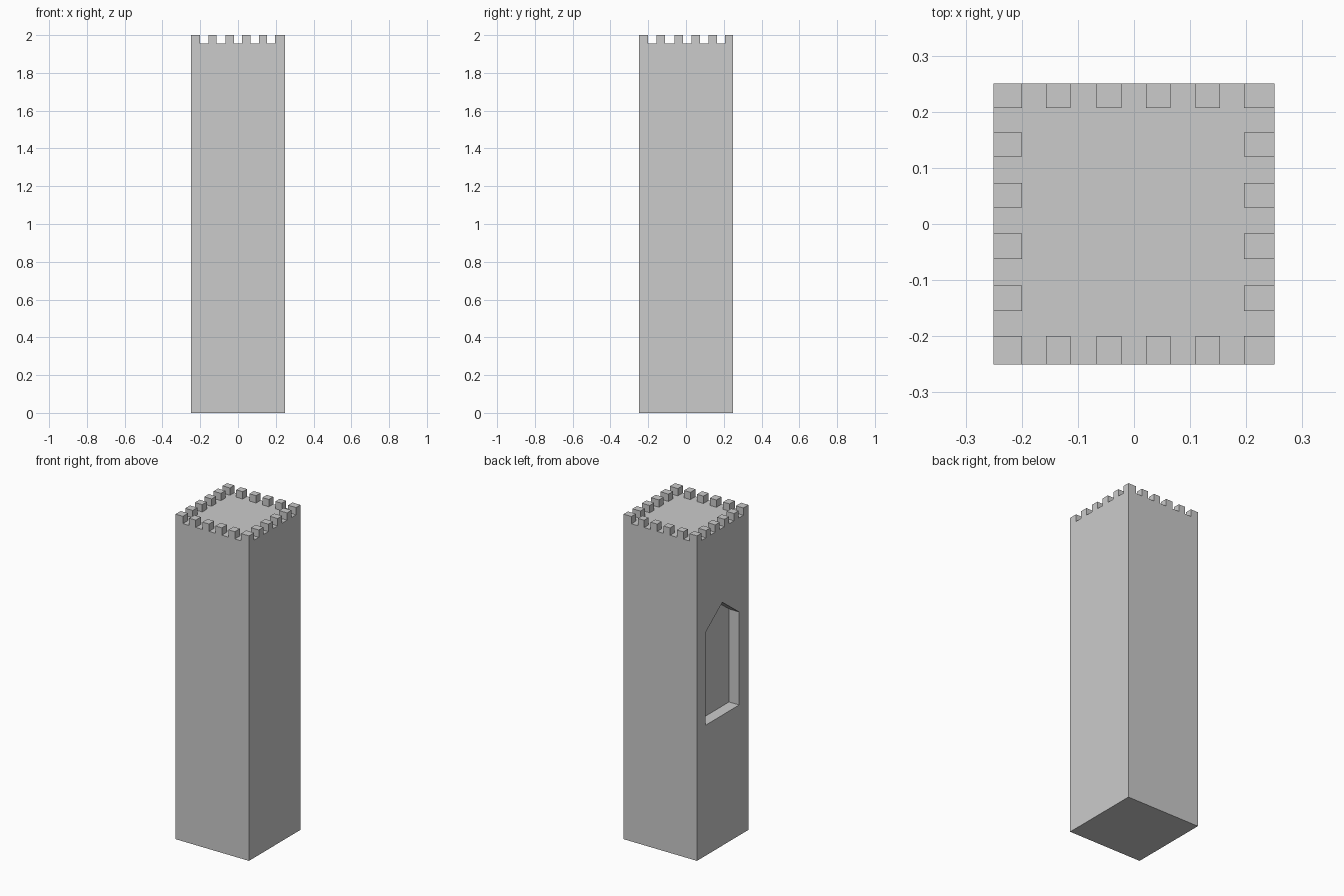
import bpy, bmesh, math

if "Cube" in bpy.data.objects:
    bpy.data.objects.remove(bpy.data.objects["Cube"])

HEIGHT, ROOF = 2.0, 1.955
# Cut lines across the roof: alternate strips become merlons and gaps
XS = [-.25, -.20, -.157, -.113, -.067, -.022, .021, .065, .11, .153, .196, .25]
YS = [-.25, -.20, -.155, -.11, -.062, -.017, .029, .073, .12, .163, .207, .25]


def add_object(name, bm):
    bmesh.ops.recalc_face_normals(bm, faces=bm.faces[:])
    mesh = bpy.data.meshes.new(name)
    bm.to_mesh(mesh)
    bm.free()
    obj = bpy.data.objects.new(name, mesh)
    bpy.context.collection.objects.link(obj)
    return obj


# Roof grid
bm = bmesh.new()
v = [[bm.verts.new((x, y, ROOF)) for y in YS] for x in XS]
last = len(XS) - 2
merlons = []
for i in range(last + 1):
    for j in range(last + 1):
        f = bm.faces.new((v[i][j], v[i + 1][j], v[i + 1][j + 1], v[i][j + 1]))
        on_rim = i in (0, last) or j in (0, last)
        if on_rim and i % 2 == 0 and j % 2 == 0:
            merlons.append(f)

# Tower walls and base
rim = [e for e in bm.edges if e.is_boundary]
ext = bmesh.ops.extrude_edge_only(bm, edges=rim)["geom"]
for g in ext:
    if isinstance(g, bmesh.types.BMVert):
        g.co.z = 0
bmesh.ops.holes_fill(bm, edges=[e for e in bm.edges if e.is_boundary], sides=0)

# Battlements
for f in bmesh.ops.extrude_discrete_faces(bm, faces=merlons)["faces"]:
    for vert in f.verts:
        vert.co.z = HEIGHT
bmesh.ops.remove_doubles(bm, verts=bm.verts[:], dist=1e-5)
bmesh.ops.recalc_face_normals(bm, faces=bm.faces[:])
bmesh.ops.dissolve_limit(bm, angle_limit=math.radians(1),
                         verts=bm.verts[:], edges=bm.edges[:])
tower = add_object("tower", bm)

# Pointed window recess on the left wall
bm = bmesh.new()
outline = [(-.16, .803), (.165, .803), (.165, 1.375), (.003, 1.497), (-.16, 1.375)]
face = bm.faces.new([bm.verts.new((-.35, y, z)) for y, z in outline])
ext = bmesh.ops.extrude_face_region(bm, geom=[face])["geom"]
for g in ext:
    if isinstance(g, bmesh.types.BMVert):
        g.co.x = -.181
cutter = add_object("window_cutter", bm)
cutter.hide_render = True
cutter.hide_set(True)

cut = tower.modifiers.new("window_recess", 'BOOLEAN')
cut.operation = 'DIFFERENCE'
cut.solver = 'EXACT'
cut.object = cutter
